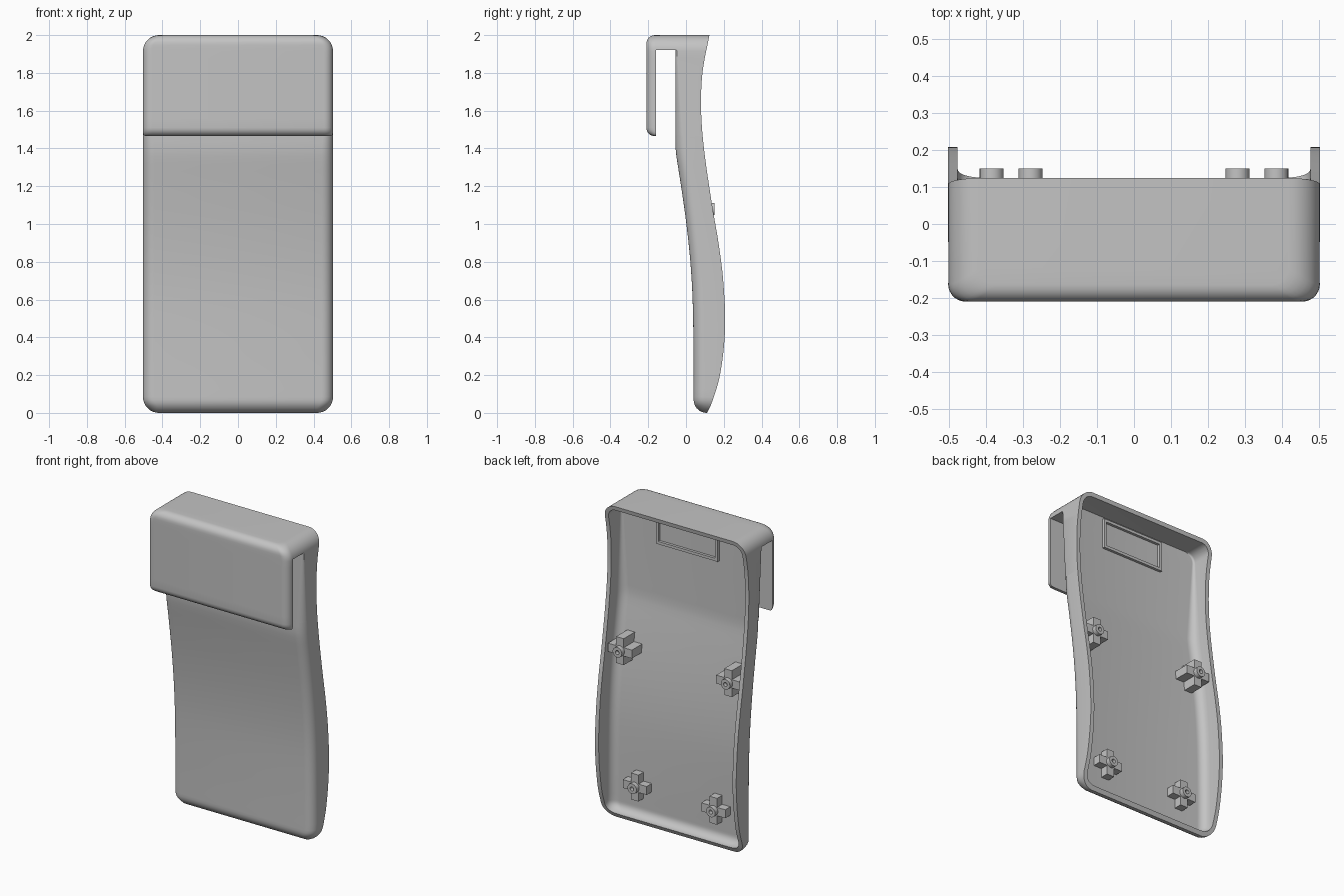
import bpy, bmesh, math
from mathutils import Matrix

cube = bpy.data.objects.get("Cube")
if cube:
    bpy.data.objects.remove(cube, do_unlink=True)

grey = bpy.data.materials.new("plain grey")
grey.use_nodes = True
colour = (0.55, 0.55, 0.55, 1)
grey.diffuse_color = colour
grey.node_tree.nodes["Principled BSDF"].inputs["Base Color"].default_value = colour

HALF, TOP, WALL = 0.503, 2.0, 0.026
FLAP_Z, SLOT_TOP = 1.465, 1.92
FRONT = [(0, .04), (.3, .04), (.6, .035), (.8, .023), (1, .002), (1.2, -.026), (1.38, -.054), (1.41, -.055), (2, -.055)]
REAR = [(0, .112), (.05, .135), (.2, .18), (.45, .207), (.7, .197), (.9, .172),
        (1.1, .138), (1.4, .095), (1.6, .08), (1.8, .087), (2, .124)]


def curve(keys, z):
    """Smooth interpolation through (z, y) keys."""
    n = len(keys)
    slope = lambda i: ((keys[min(i + 1, n - 1)][1] - keys[max(i - 1, 0)][1])
                       / (keys[min(i + 1, n - 1)][0] - keys[max(i - 1, 0)][0]))
    i = max(j for j in range(n - 1) if keys[j][0] <= max(z, 0))
    (a, ya), (b, yb) = keys[i], keys[i + 1]
    d = b - a
    t = min((z - a) / d, 1)
    return ((2*t**3 - 3*t*t + 1) * ya + (t**3 - 2*t*t + t) * d * slope(i)
            + (3*t*t - 2*t**3) * yb + (t**3 - t*t) * d * slope(i + 1))


def rounding(dist, radius):
    """Inset of a rounded edge at a distance from its end."""
    k = 1 - min(max(dist, 0) / radius, 1)
    return radius * (1 - math.sqrt(max(1 - k * k, 0)))


def body_radius(z):
    return 0.06 - 0.045 * min(max((z - 1.4) / 0.52, 0), 1)


def front_arcs(w, f, radius, steps=7):
    """Front outline with two rounded corners, from -x to +x."""
    left = []
    for i in range(steps + 1):
        a = math.pi / 2 * i / steps
        left.append((-w + radius * (1 - math.cos(a)), f + radius * (1 - math.sin(a))))
    return left + [(-x, y) for x, y in reversed(left)]


def finish(bm, name, smooth=False):
    bmesh.ops.recalc_face_normals(bm, faces=bm.faces[:])
    mesh = bpy.data.meshes.new(name)
    bm.to_mesh(mesh)
    bm.free()
    mesh.materials.append(grey)
    ob = bpy.data.objects.new(name, mesh)
    bpy.context.collection.objects.link(ob)
    return ob


def loft(name, sections):
    """Skin closed (z, outline) sections and cap both ends."""
    bm = bmesh.new()
    rings = [[bm.verts.new((x, y, z)) for x, y in pts] for z, pts in sections]
    for a, b in zip(rings, rings[1:]):
        for i in range(len(a)):
            j = (i + 1) % len(a)
            bm.faces.new((a[i], a[j], b[j], b[i]))
    bm.faces.new(rings[0])
    bm.faces.new(rings[-1])
    return finish(bm, name)


def rows(lo, hi, radius):
    """Heights, packed closely in the rounded ends."""
    ends = [radius * (1 - math.cos(math.pi / 2 * i / 8)) for i in range(9)]
    n = round((hi - lo - 2 * radius) / 0.04)
    mid = [lo + radius + (hi - lo - 2 * radius) * i / n for i in range(1, n)]
    return [lo + e for e in ends] + mid + [hi - e for e in reversed(ends)]


def outer_section(z, flap):
    w = HALF - rounding(min(z, TOP - z), 0.085)
    r = curve(REAR, z)
    if flap:
        f = -0.21 + rounding(z - FLAP_Z, 0.045) + rounding(TOP - z, 0.045)
        radius = 0.048
    else:
        f = curve(FRONT, z) + rounding(z, 0.07)
        radius = min(body_radius(z), (r - f) * 0.9)
    return z, [(-w, r)] + front_arcs(w, f, radius) + [(w, r)]


# Outer body with the folded-over clip
heights = rows(0, TOP, 0.085)
lower = [z for z in heights if z < FLAP_Z - 0.01] + [FLAP_Z - 0.002]
lip = [FLAP_Z + 0.045 * (1 - math.cos(math.pi / 2 * i / 6)) for i in range(7)]
upper = lip + [z for z in heights if z > lip[-1] + 0.01]
shell = loft("clip_shell", [outer_section(z, False) for z in lower]
             + [outer_section(z, True) for z in upper])

# Hollow opening to the rear
sections = []
for z in rows(WALL, TOP - WALL, 0.06):
    edge = min(z - WALL, TOP - WALL - z)
    w = HALF - WALL - rounding(edge, 0.06)
    f = curve(FRONT, z) + 0.03 + rounding(z - WALL, 0.05)
    sections.append((z, [(-w, 0.5)] + front_arcs(w, f, body_radius(z) * 0.9) + [(w, 0.5)]))
hollow = loft("hollow_cutter", sections)

# Slot behind the clip flap, following the rounded body front
sections = []
for i in range(13):
    z = 1.44 + (SLOT_TOP - 1.44) * i / 12
    arcs = front_arcs(HALF + 0.002, -0.056, body_radius(z))
    sections.append((z, [(0.6, -0.16), (-0.6, -0.16), (-0.6, arcs[0][1])] + arcs + [(0.6, arcs[-1][1])]))
slot = loft("slot_cutter", sections)

for cutter in (hollow, slot):
    cutter.hide_render = True
    mod = shell.modifiers.new("cut", 'BOOLEAN')
    mod.operation, mod.solver, mod.object = 'DIFFERENCE', 'EXACT', cutter
    bpy.context.view_layer.objects.active = shell
    bpy.ops.object.modifier_apply(modifier=mod.name)
    bpy.data.objects.remove(cutter, do_unlink=True)


def add_box(bm, x, y, z):
    size = [b - a for a, b in (x, y, z)]
    mid = [(a + b) / 2 for a, b in (x, y, z)]
    bmesh.ops.create_cube(bm, size=1, matrix=Matrix.Translation(mid) @ Matrix.Diagonal((*size, 1)))


# Raised rectangular frame inside, near the top
bm = bmesh.new()
depth, bar = (-0.03, -0.008), 0.018
for z in (1.765, 1.94):
    add_box(bm, (-0.22, 0.22), depth, (z, z + bar))
for s in (-0.22, 0.22 - bar):
    add_box(bm, (s, s + bar), depth, (1.765 + bar, 1.94))
finish(bm, "inner_frame")


# Cross-shaped screw posts, each with a bored round tip
def post(name, x, z):
    bm = bmesh.new()
    arm, thick, top = 0.085, 0.027, 0.122
    for dx, dz in ((arm, thick), (thick, arm)):
        floor = curve(FRONT, z) + 0.012
        add_box(bm, (x - dx, x + dx), (floor, top), (z - dz, z + dz))
    rings = []
    for radius, y in ((0.0325, top - 0.01), (0.0325, 0.15), (0.013, 0.15), (0.013, 0.125)):
        rings.append([bm.verts.new((x + radius * math.cos(a), y, z + radius * math.sin(a)))
                      for a in (math.tau * i / 24 for i in range(24))])
    for a, b in zip(rings, rings[1:]):
        for i in range(24):
            j = (i + 1) % 24
            bm.faces.new((a[i], a[j], b[j], b[i]))
    bm.faces.new(rings[-1])
    bm.faces.new(rings[0])
    return finish(bm, name)


parts = [shell]
for side, s in (("left", 1), ("right", -1)):
    parts.append(post("upper_post_" + side, s * 0.385, 1.08))
    parts.append(post("lower_post_" + side, s * 0.28, 0.23))

# Smooth shading with crisp edges
bpy.ops.object.select_all(action='DESELECT')
for ob in parts:
    ob.select_set(True)
bpy.context.view_layer.objects.active = shell
bpy.ops.object.shade_smooth_by_angle(angle=math.radians(30))
